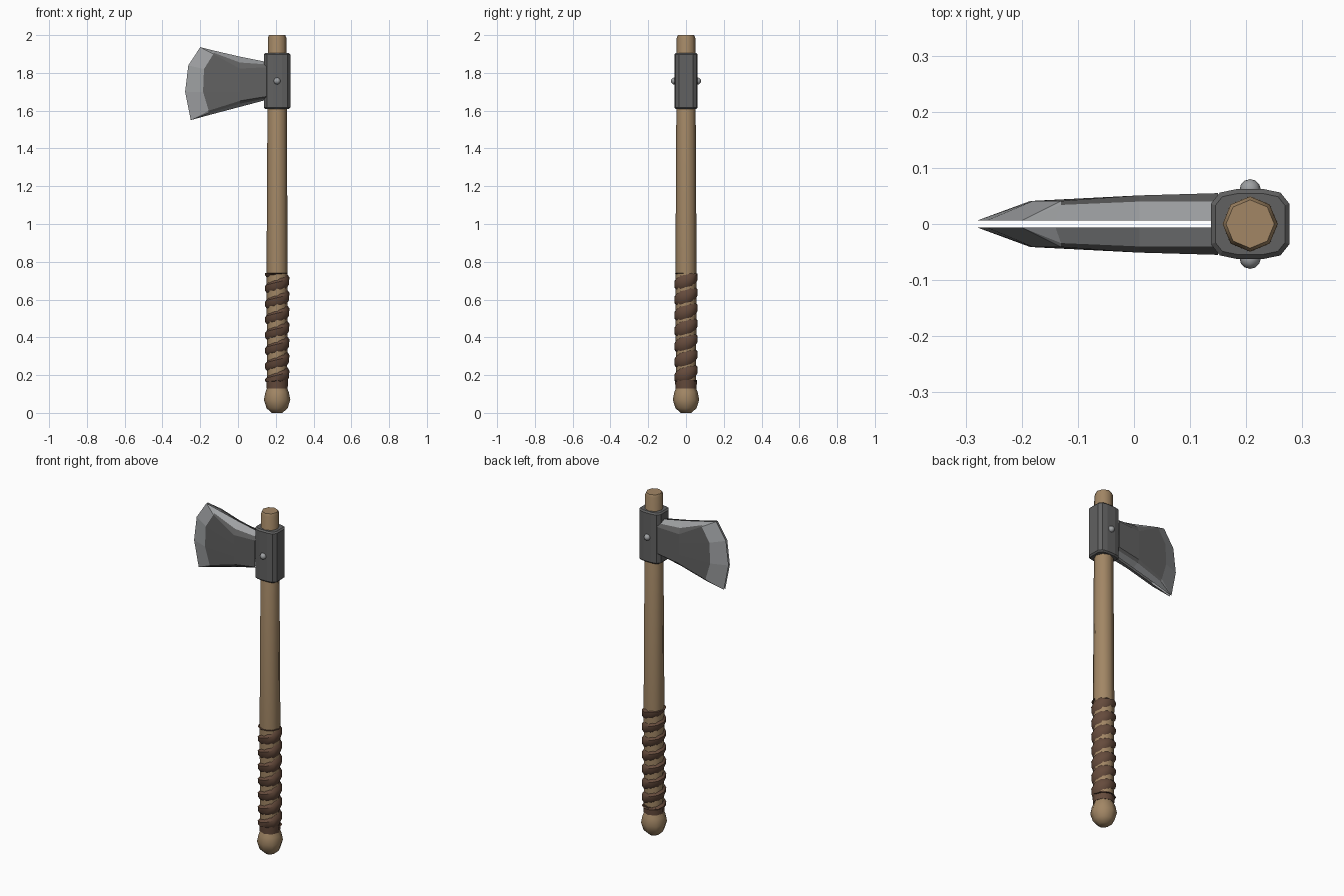
import bpy
from math import sin, cos, pi, radians

if "Cube" in bpy.data.objects:
    bpy.data.objects.remove(bpy.data.objects["Cube"])

AX = 0.207  # x of the handle axis


def material(name, r, g, b):
    m = bpy.data.materials.new(name)
    m.diffuse_color = (r, g, b, 1)
    m.use_nodes = True
    m.node_tree.nodes["Principled BSDF"].inputs["Base Color"].default_value = m.diffuse_color
    return m


WOOD = material("wood", 0.36, 0.24, 0.13)
LEATHER = material("leather", 0.13, 0.07, 0.045)
IRON = material("dark_iron", 0.12, 0.12, 0.12)
STEEL = material("steel", 0.34, 0.35, 0.36)


def make(name, verts, faces, mats, smooth=None):
    me = bpy.data.meshes.new(name)
    me.from_pydata(verts, [], faces)
    ob = bpy.data.objects.new(name, me)
    bpy.context.collection.objects.link(ob)
    for m in mats:
        me.materials.append(m)
    bpy.ops.object.select_all(action='DESELECT')
    bpy.context.view_layer.objects.active = ob
    ob.select_set(True)
    if smooth:
        bpy.ops.object.shade_smooth_by_angle(angle=radians(smooth))
    return ob


def lathe(name, profile, mat, sides=8, smooth=50):
    """Turned part around the handle axis; profile runs bottom to top as (radius, z)."""
    v = [(AX + r * cos(2 * pi * k / sides), r * sin(2 * pi * k / sides), z)
         for r, z in profile for k in range(sides)]
    f = [(i * sides + k, i * sides + (k + 1) % sides,
          (i + 1) * sides + (k + 1) % sides, (i + 1) * sides + k)
         for i in range(len(profile) - 1) for k in range(sides)]
    f += [tuple(reversed(range(sides))), tuple(range(len(v) - sides, len(v)))]
    return make(name, v, f, [mat], smooth)


# Wooden shaft and pommel
lathe("handle", [(0.053, 0.1), (0.056, 0.75), (0.049, 1.985), (0.043, 2.0)], WOOD)
lathe("pommel", [(0.028, 0.0), (0.056, 0.025), (0.070, 0.07), (0.062, 0.11),
                 (0.045, 0.15)], WOOD)

# Leather wrap: helical ribbon with raised middle, plus a collar at the bottom
Z0, Z1, TURNS, SEG = 0.165, 0.74, 7, 10
pitch = (Z1 - Z0) / TURNS
verts, faces = [], []
n = (TURNS + 1) * SEG
for i in range(n + 1):
    a = 2 * pi * i / SEG
    zc = Z0 - pitch / 2 + pitch * i / SEG
    w = pitch * (0.31 + 0.14 * max(0, cos(a)))
    for r, dz in ((0.053, -w), (0.063, -w * 0.5), (0.065, w * 0.5), (0.053, w)):
        verts.append((AX + r * cos(a), r * sin(a), min(max(zc + dz, Z0), Z1)))
for i in range(n):
    for k in range(3):
        p = i * 4 + k
        faces.append((p, p + 4, p + 5, p + 1))
make("leather_wrap", verts, faces, [LEATHER], 40)
lathe("wrap_collar", [(0.056, 0.13), (0.058, 0.175)], LEATHER)

# Iron socket: chamfered outline extruded upward, edges bevelled
half = [(0.070, 0.036), (0.054, 0.056), (0.025, 0.062),
        (-0.025, 0.062), (-0.054, 0.056), (-0.070, 0.036)]
outline = half + [(-x, -y) for x, y in half]
m = len(outline)
verts = [(AX + x, y, z) for z in (1.608, 1.906) for x, y in outline]
faces = [(k, (k + 1) % m, m + (k + 1) % m, m + k) for k in range(m)]
faces += [tuple(reversed(range(m))), tuple(range(m, 2 * m))]
socket = make("socket", verts, faces, [IRON])
bev = socket.modifiers.new("bevel", 'BEVEL')
bev.width = 0.008
bev.segments = 1
bev.limit_method = 'ANGLE'
bev.angle_limit = radians(60)

# Rivets on both sides
for side, s in (("front", -1), ("back", 1)):
    bpy.ops.mesh.primitive_uv_sphere_add(segments=8, ring_count=6, radius=0.019,
                                         location=(AX, s * 0.061, 1.757),
                                         rotation=(pi / 2, 0, 0))
    rivet = bpy.context.object
    rivet.name = side + "_rivet"
    rivet.data.materials.append(STEEL)
    bpy.ops.object.shade_smooth_by_angle(angle=radians(50))

# Blade: four rows of (x, z) from cutting edge to socket, each running bottom to top;
# columns are inner edge, rim, flat, two face points, flat, rim, inner edge
rows = [
    [(-0.25, 1.55)] * 3 + [(-0.28, 1.70), (-0.263, 1.84)] + [(-0.20, 1.936)] * 3,
    [(-0.16, 1.575), (-0.155, 1.588), (-0.155, 1.60), (-0.185, 1.70),
     (-0.18, 1.82), (-0.13, 1.90), (-0.13, 1.907), (-0.14, 1.921)],
    [(0.01, z) for z in (1.62, 1.637, 1.652, 1.70, 1.77, 1.823, 1.855, 1.886)],
    [(0.15, z) for z in (1.657, 1.665, 1.675, 1.72, 1.78, 1.83, 1.845, 1.858)],
]
depth = [(0.006, 0.006, 0.006), (0.006, 0.034, 0.041),
         (0.006, 0.04, 0.051), (0.006, 0.04, 0.055)]  # inner, rim, flat
cols = (0, 1, 2, 2, 2, 2, 1, 0)
verts = [(x, depth[r][cols[c]], z) for r, row in enumerate(rows)
         for c, (x, z) in enumerate(row)]
faces, steel = [], []
for r in range(3):
    for c in range(7):
        p = r * 8 + c
        faces.append((p, p + 1, p + 9, p + 8))
        steel.append(r == 0 or c in (0, 6))
blade = make("blade", verts, faces, [IRON, STEEL])
for poly, is_steel in zip(blade.data.polygons, steel):
    poly.material_index = int(is_steel)
weld = blade.modifiers.new("weld_tips", 'WELD')
weld.merge_threshold = 0.0005
mirror = blade.modifiers.new("other_side", 'MIRROR')
mirror.use_axis = (False, True, False)
mirror.use_mirror_merge = False
